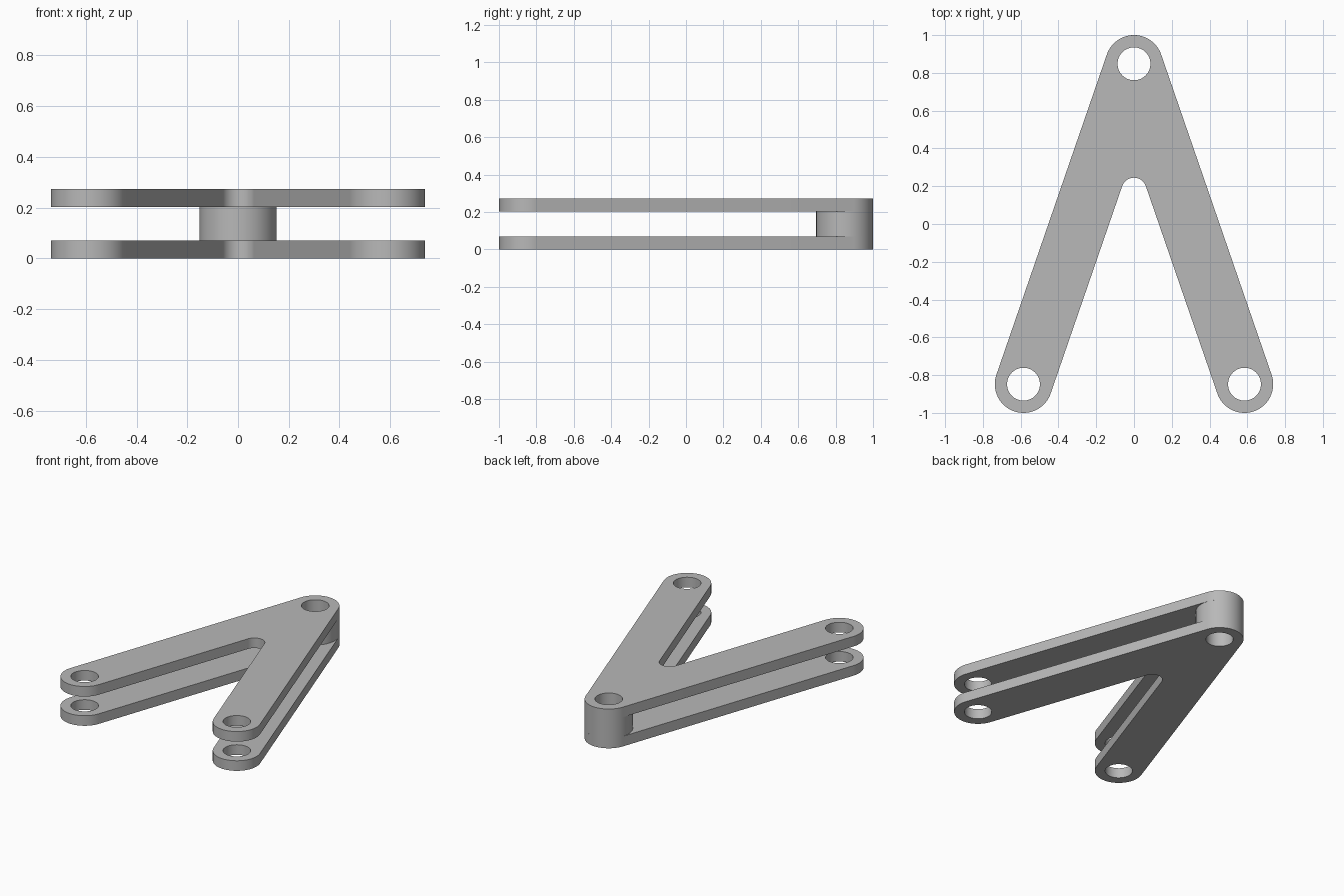
import bpy, bmesh
from math import atan2, cos, sin, pi, hypot

if "Cube" in bpy.data.objects:
    bpy.data.objects.remove(bpy.data.objects["Cube"], do_unlink=True)

END_R, HOLE_R = 0.152, 0.087          # rounded ends and pin holes
APEX, FOOT_X, FOOT_Y = 0.848, 0.585, -0.848
THICK, HEIGHT = 0.07, 0.273           # one plate, whole bracket
NOTCH_TOP = 0.245

grey = bpy.data.materials.new("plain grey")
grey.use_nodes = True
colour = (0.48, 0.48, 0.48, 1)
grey.diffuse_color = colour
grey.node_tree.nodes["Principled BSDF"].inputs["Base Color"].default_value = colour


def arc(cx, cy, r, start, end, steps):
    angles = [start + (end - start) * i / steps for i in range(steps + 1)]
    return [(cx + r * cos(a), cy + r * sin(a)) for a in angles]


def circle(cx, cy, r):
    return arc(cx, cy, r, 0, 2 * pi, 64)[:-1]


def solid(name, loops, z0, z1):
    """Extrude an outline with holes between two heights."""
    curve = bpy.data.curves.new(name, "CURVE")
    curve.dimensions, curve.fill_mode = "2D", "BOTH"
    curve.extrude = (z1 - z0) / 2
    for loop in loops:
        spline = curve.splines.new("POLY")
        spline.points.add(len(loop) - 1)
        for point, (x, y) in zip(spline.points, loop):
            point.co = (x, y, 0, 1)
        spline.use_cyclic_u = True
    temp = bpy.data.objects.new(name + " outline", curve)
    bpy.context.collection.objects.link(temp)
    graph = bpy.context.evaluated_depsgraph_get()
    mesh = bpy.data.meshes.new_from_object(temp.evaluated_get(graph))
    bpy.data.objects.remove(temp, do_unlink=True)
    bpy.data.curves.remove(curve)

    # Weld caps to walls
    bm = bmesh.new()
    bm.from_mesh(mesh)
    bmesh.ops.remove_doubles(bm, verts=bm.verts, dist=0.0001)
    bmesh.ops.recalc_face_normals(bm, faces=bm.faces)
    bm.to_mesh(mesh)
    bm.free()
    mesh.materials.clear()
    mesh.materials.append(grey)
    mesh.name = name
    obj = bpy.data.objects.new(name, mesh)
    obj.location.z = (z0 + z1) / 2
    bpy.context.collection.objects.link(obj)
    bpy.ops.object.select_all(action="DESELECT")
    obj.select_set(True)
    bpy.context.view_layer.objects.active = obj
    bpy.ops.object.shade_smooth_by_angle(angle=pi / 6)
    return obj


# Outline: apex, left foot, notch fillet tangent to both legs, right foot
drop = APEX - FOOT_Y
tilt = atan2(FOOT_X, drop)
s = FOOT_X / hypot(FOOT_X, drop)
notch_r = ((APEX - NOTCH_TOP) * s - END_R) / (1 - s)
outline = (
    arc(0, APEX, END_R, pi - tilt, tilt, 32)
    + arc(FOOT_X, FOOT_Y, END_R, tilt, tilt - pi, 36)
    + arc(0, NOTCH_TOP - notch_r, notch_r, tilt, pi - tilt, 24)
    + arc(-FOOT_X, FOOT_Y, END_R, -tilt, -tilt - pi, 36)
)
holes = [circle(x, y, HOLE_R) for x, y in
         ((0, APEX), (FOOT_X, FOOT_Y), (-FOOT_X, FOOT_Y))]

# Two matching plates and the hollow spacer between them
solid("lower_plate", [outline] + holes, 0, THICK)
solid("upper_plate", [outline] + holes, HEIGHT - THICK, HEIGHT)
solid("apex_spacer", [circle(0, APEX, END_R), holes[0]], THICK, HEIGHT - THICK)
